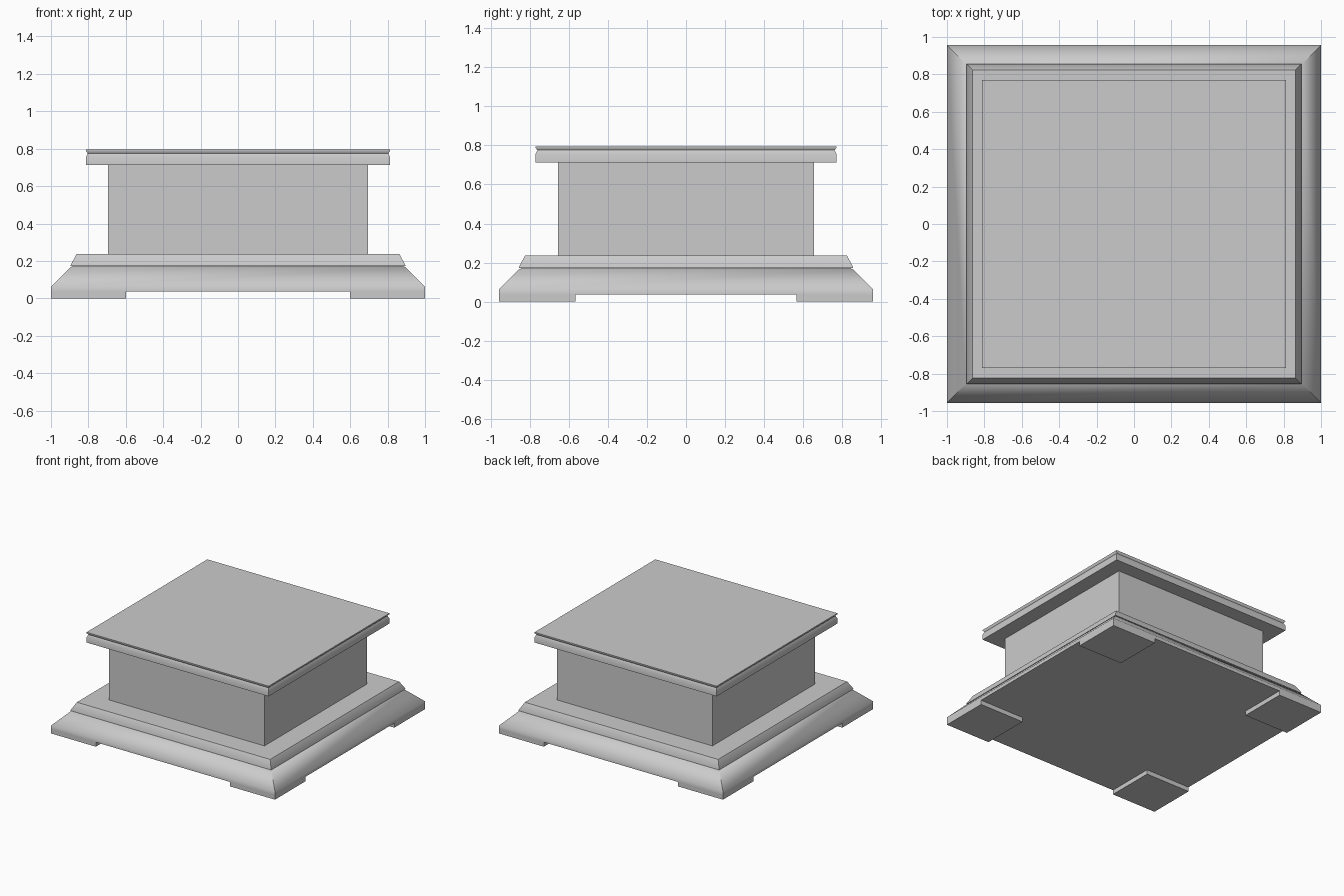
import bpy, bmesh

if "Cube" in bpy.data.objects:
    bpy.data.objects.remove(bpy.data.objects["Cube"])

def lofted(name, profile, dy, smooth=None):
    """Rectangular moulding: profile of (half width in x, z); half depth in y is x - dy."""
    bm = bmesh.new()
    rings = []
    for hx, z in profile:
        hy = hx - dy
        rings.append([bm.verts.new((sx * hx, sy * hy, z))
                      for sx, sy in ((-1, -1), (1, -1), (1, 1), (-1, 1))])
    for a, b in zip(rings, rings[1:]):
        for i in range(4):
            j = (i + 1) % 4
            bm.faces.new((a[i], a[j], b[j], b[i]))
    bm.faces.new(rings[0][::-1])
    bm.faces.new(rings[-1])
    mesh = bpy.data.meshes.new(name)
    bm.to_mesh(mesh)
    bm.free()
    obj = bpy.data.objects.new(name, mesh)
    bpy.context.collection.objects.link(obj)
    if smooth:
        bpy.ops.object.select_all(action='DESELECT')
        obj.select_set(True)
        bpy.context.view_layer.objects.active = obj
        bpy.ops.object.shade_smooth_by_angle(angle=smooth)
    return obj

# Corner feet under the plinth
for sx, side in ((-1, "left"), (1, "right")):
    for sy, end in ((-1, "front"), (1, "back")):
        foot = lofted(f"{end}_{side}_foot", [(0.2, 0), (0.2, 0.036)], 0.004)
        foot.location = (sx * 0.8, sy * 0.761, 0)

# Sloped plinth and the bevelled step on it
lofted("plinth", [(1.0, 0.036), (1.0, 0.063), (0.9, 0.163), (0.885, 0.172)], 0.043, 0.9)
lofted("plinth_step", [(0.895, 0.172), (0.895, 0.178), (0.863, 0.237)], 0.04, 0.9)

# Main block
lofted("block", [(0.695, 0.237), (0.695, 0.712)], 0.04)

# Cap slab with a slim lip at the top
lofted("cap", [(0.813, 0.712), (0.813, 0.755), (0.803, 0.775),
               (0.813, 0.788), (0.813, 0.795)], 0.043, 0.9)
